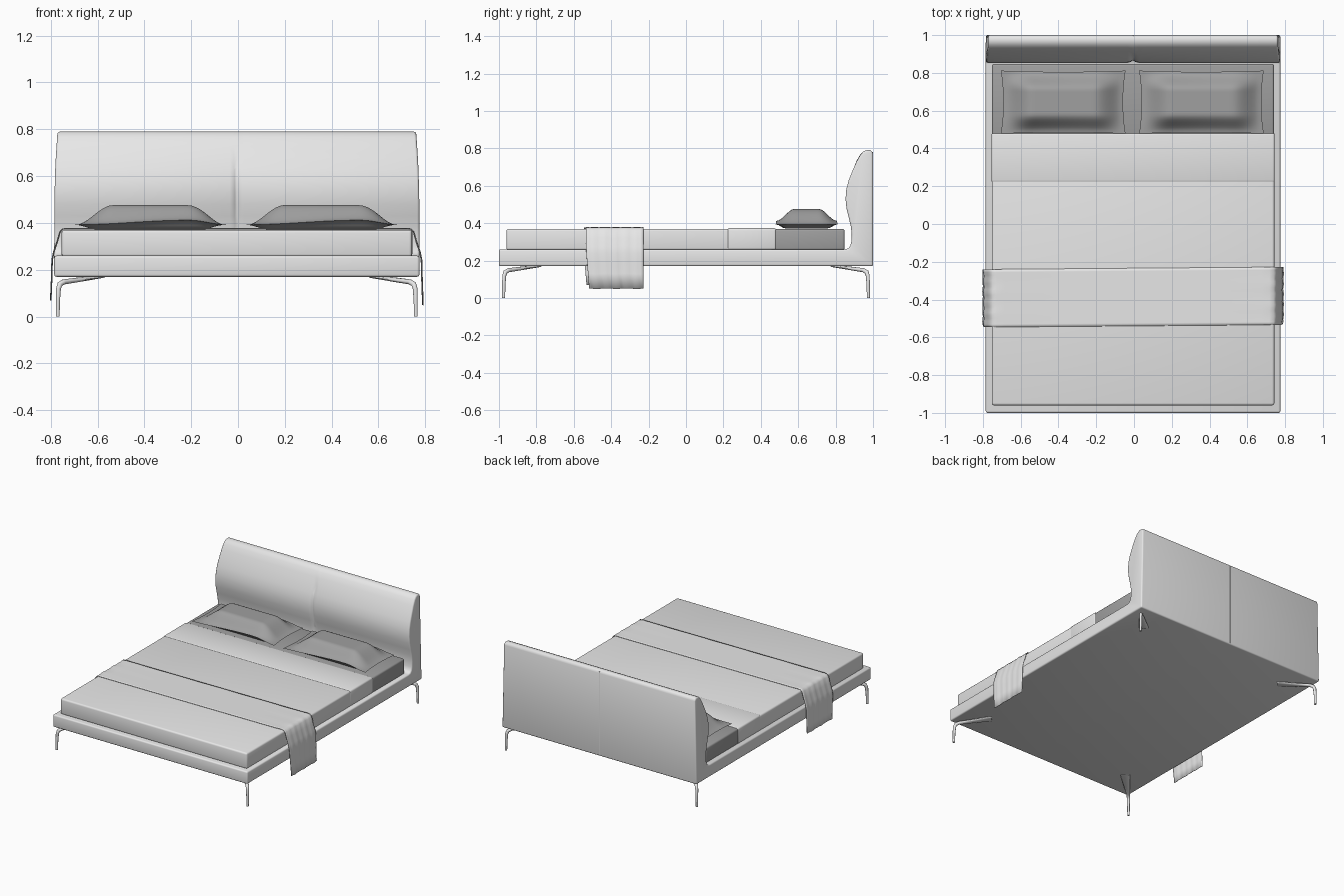
import bpy
import bmesh
import math
from mathutils import Vector

cube = bpy.data.objects.get("Cube")
if cube:
    bpy.data.objects.remove(cube, do_unlink=True)

MID = -0.005  # centre line of the bed


def material(name, value):
    m = bpy.data.materials.new(name)
    m.use_nodes = True
    colour = (value, value, value, 1)
    m.diffuse_color = colour
    m.node_tree.nodes["Principled BSDF"].inputs["Base Color"].default_value = colour
    return m


LIGHT = material("light_grey_fabric", 0.8)
DARK = material("mid_grey_linen", 0.35)


def finish(bm, name, mat, bevel=0, angle=40):
    """Bevel the square edges, then make a smooth-shaded object."""
    bmesh.ops.recalc_face_normals(bm, faces=bm.faces)
    if bevel:
        sharp = [e for e in bm.edges if e.is_manifold and e.calc_face_angle(0) > 1.0]
        bmesh.ops.bevel(bm, geom=sharp, offset=bevel, segments=3, profile=0.5, affect='EDGES')
    mesh = bpy.data.meshes.new(name)
    bm.to_mesh(mesh)
    bm.free()
    mesh.materials.append(mat)
    ob = bpy.data.objects.new(name, mesh)
    bpy.context.collection.objects.link(ob)
    bpy.ops.object.select_all(action='DESELECT')
    ob.select_set(True)
    bpy.context.view_layer.objects.active = ob
    bpy.ops.object.shade_smooth_by_angle(angle=math.radians(angle))
    return ob


def box(name, mat, half_x, y, z, bevel):
    bm = bmesh.new()
    bmesh.ops.create_cube(bm, size=1)
    for v in bm.verts:
        v.co = (MID + v.co.x * 2 * half_x,
                y[0] + (v.co.y + 0.5) * (y[1] - y[0]),
                z[0] + (v.co.z + 0.5) * (z[1] - z[0]))
    return finish(bm, name, mat, bevel)


def loft(bm, rings):
    """Join closed rings of points and cap both ends."""
    rows = [[bm.verts.new(p) for p in ring] for ring in rings]
    n = len(rows[0])
    for a, b in zip(rows, rows[1:]):
        for i in range(n):
            j = (i + 1) % n
            bm.faces.new((a[i], a[j], b[j], b[i]))
    bm.faces.new(rows[0])
    bm.faces.new(rows[-1])


def grid(bm, rows):
    vs = [[bm.verts.new(p) for p in row] for row in rows]
    for a, b in zip(vs, vs[1:]):
        for i in range(len(a) - 1):
            bm.faces.new((a[i], a[i + 1], b[i + 1], b[i]))


# Frame and curved headboard: one side profile lofted across the width
PROFILE = [(-1, .17), (1, .17), (1, .77), (.995, .783), (.985, .79), (.965, .79),
           (.948, .783), (.932, .765), (.912, .73), (.89, .68), (.87, .63), (.857, .58),
           (.853, .53), (.858, .48), (.87, .43), (.881, .385), (.886, .34), (.884, .3),
           (.878, .277), (.866, .264), (.845, .26), (-1, .26)]


def frame_ring(x, pinch):
    ring = []
    for y, z in PROFILE:
        bow = 1 - 0.018 * max(0, (z - .45) / .34) ** 2
        if y > .9 and z < .77:
            shift = -0.1
        else:
            shift = max(0, 1 - abs(z - .5) / .26)
        if z <= .26:
            shift = 0
        ring.append((MID + x * bow, y + pinch * shift, z))
    return ring


body = bmesh.new()
loft(body, [frame_ring(x, p) for x, p in
            ((-.78, 0), (-.03, 0), (-.012, .006), (0, .018), (.012, .006), (.03, 0), (.78, 0))])
finish(body, "frame_and_headboard", LIGHT, bevel=0.01)

# Headboard back seam
box("headboard_seam", LIGHT, 0.0015, (.99, 1.001), (.18, .78), 0)

# Mattress: covered part, folded cover and bare sheet at the head
box("mattress_cover", LIGHT, .748, (-.96, .47), (.255, .37), .012)
box("cover_fold", LIGHT, .75, (.22, .483), (.257, .373), .012)
box("mattress_sheet", DARK, .747, (.44, .848), (.255, .369), .012)


# Pillows: thin flanged rim with a raised cushion
def ramp(t):
    t = max(0, min(1, t))
    return t * t * (3 - 2 * t)


def pillow(name, cx):
    bm = bmesh.new()
    nx, ny = 36, 24
    for side in (1, -1):
        rows = []
        for j in range(ny + 1):
            v = 2 * j / ny - 1
            row = []
            for i in range(nx + 1):
                u = 2 * i / nx - 1
                x = cx + .33 * u * (1 - .04 * (1 - v * v))
                y = .645 + .167 * v * (1 - .04 * (1 - u * u))
                seam = .392 + .02 * ramp((u + 1) / 1.5) * ramp((1 - u) / .5)
                if side > 0:
                    lift = ramp((1 - abs(u)) / .5) * ramp((1 - abs(v)) / .6)
                    z = seam + (.476 - seam) * lift
                else:
                    lift = ramp((1 - abs(u)) / .3) * ramp((1 - abs(v)) / .3)
                    z = seam - (seam - .372) * lift
                row.append((x, y, z))
            rows.append(row)
        grid(bm, rows)
    bmesh.ops.remove_doubles(bm, verts=bm.verts, dist=0.0004)
    finish(bm, name, DARK, angle=60)


pillow("right_pillow", -.375)
pillow("left_pillow", .357)

# Throw blanket draped over both sides
HALF = [(0, .376), (.35, .376), (.68, .376), (.72, .377), (.742, .374), (.754, .36),
        (.765, .32), (.78, .275), (.787, .24), (.788, .19), (.79, .13), (.793, .05)]
path = [(-x, z + (.02 if z < .1 else 0)) for x, z in HALF[:0:-1]] + HALF
throw = bmesh.new()
rows = []
for x, z in path:
    row = []
    hang = ramp((abs(x) - .66) / .12)
    for j in range(21):
        t = j / 20
        y = -.54 + .306 * t + .008 * x
        if z < .25:
            y += (.25 - z) * .08 * (1 - t)
        ripple = hang * .004 * math.sin(t * 17 + x * 3)
        outward = math.copysign(abs(ripple), x)
        row.append((MID + x + outward, y, z + ripple * .4))
    rows.append(row)
grid(throw, rows)
blanket = finish(throw, "throw_blanket", LIGHT, angle=60)
solid = blanket.modifiers.new("cloth_thickness", 'SOLIDIFY')
solid.thickness = 0.003
solid.offset = 0

# Legs: slim post bending into a fan-shaped arm under each corner
# (inward offset, height, width, thickness)
LEG = [(0, 0, .016, .016), (.001, .07, .018, .018), (.003, .118, .02, .022),
       (.009, .138, .022, .024), (.025, .148, .026, .022), (.08, .156, .04, .02),
       (.18, .17, .065, .012)]


def leg(name, sx, sy):
    across = Vector((sx, -sy, 0)).normalized()
    inward = Vector((-sx, -sy, 0))
    centre = [Vector((MID + sx * .765, sy * .975, 0)) + inward * t + Vector((0, 0, z))
              for t, z, w, h in LEG]
    rings = []
    for i, (t, z, w, h) in enumerate(LEG):
        along = centre[min(i + 1, len(LEG) - 1)] - centre[max(i - 1, 0)]
        normal = along.normalized().cross(across)
        ring = []
        for k in range(12):
            a = math.tau * k / 12
            ring.append(centre[i] + across * (w / 2 * math.cos(a)) + normal * (h / 2 * math.sin(a)))
        rings.append(ring)
    bm = bmesh.new()
    loft(bm, rings)
    finish(bm, name, LIGHT, angle=50)


for sx, side in ((1, "left"), (-1, "right")):
    for sy, end in ((-1, "front"), (1, "back")):
        leg(f"{end}_{side}_leg", sx, sy)
